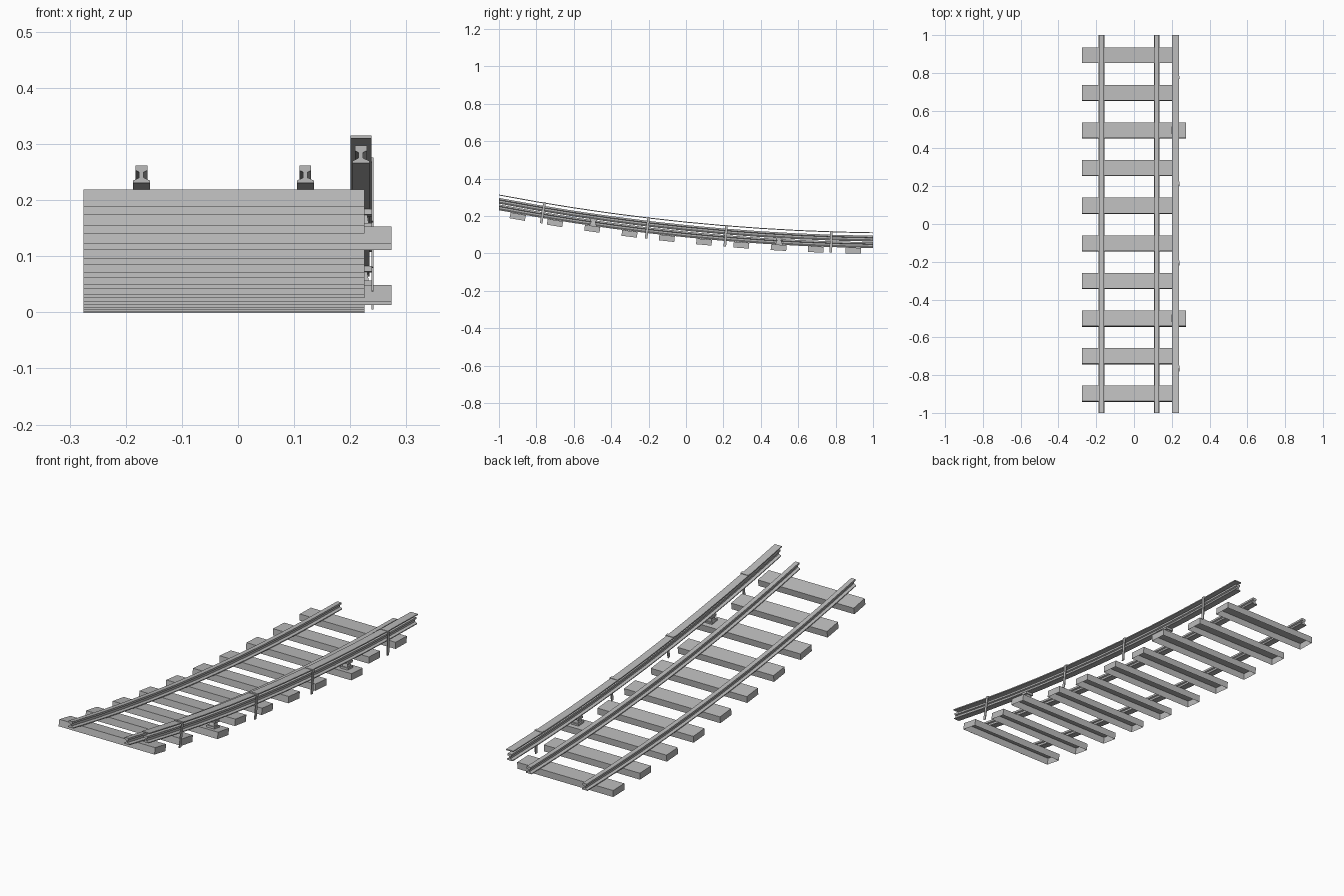
import bpy, bmesh, math
from mathutils import Matrix, Vector

cube = bpy.data.objects.get("Cube")
if cube:
    bpy.data.objects.remove(cube, do_unlink=True)

grey = bpy.data.materials.new("plain_grey")
grey.use_nodes = True
colour = (0.5, 0.5, 0.5, 1)
grey.diffuse_color = colour
grey.node_tree.nodes["Principled BSDF"].inputs["Base Color"].default_value = colour


def track_z(y):
    """Height of the sleeper tops along the sagging track."""
    return 0.086 - 0.101 * y + 0.044 * y * y


def tilt(y):
    return math.atan(-0.101 + 0.088 * y)


def finish(name, bm):
    mesh = bpy.data.meshes.new(name)
    bm.to_mesh(mesh)
    bm.free()
    mesh.materials.append(grey)
    obj = bpy.data.objects.new(name, mesh)
    bpy.context.collection.objects.link(obj)
    return obj


def sweep(name, profile, x, lift, steps=10):
    """Carry a closed x-z profile along the track."""
    bm = bmesh.new()
    rings = []
    for i in range(steps + 1):
        y = -1 + 2 * i / steps
        rings.append([bm.verts.new((x + px, y, track_z(y) + lift + pz)) for px, pz in profile])
    n = len(profile)
    for a, b in zip(rings, rings[1:]):
        for k in range(n):
            bm.faces.new((a[k], a[(k + 1) % n], b[(k + 1) % n], b[k]))
    bm.faces.new(rings[0])
    bm.faces.new(rings[-1])
    bmesh.ops.recalc_face_normals(bm, faces=bm.faces)
    return finish(name, bm)


def add_box(bm, x0, x1, y, depth, z0, z1, taper=1.0):
    """Box between two x values, leaning with the track at y."""
    verts = bmesh.ops.create_cube(bm, size=1)["verts"]
    for v in verts:
        if v.co.z > 0:
            v.co.x *= taper
            v.co.y *= taper
    size = Matrix.Diagonal((x1 - x0, depth, z1 - z0, 1))
    shift = Matrix.Translation(((x0 + x1) / 2, 0, (z0 + z1) / 2))
    place = Matrix.Translation((0, y, track_z(y))) @ Matrix.Rotation(tilt(y), 4, "X")
    bmesh.ops.transform(bm, matrix=place @ shift @ size, verts=verts)
    return verts


# Rail cross-section: foot, web and head
half = [(0.015, 0), (0.015, 0.004), (0.004, 0.009), (0.004, 0.019), (0.0105, 0.022), (0.0105, 0.031)]
rail_profile = half + [(-px, pz) for px, pz in reversed(half)]
sweep("left_running_rail", rail_profile, 0.12, 0)
sweep("right_running_rail", rail_profile, -0.172, 0)
sweep("power_rail", rail_profile, 0.219, 0.035)

# Flat protective board above the power rail
board = [(-0.0185, 0), (0.0185, 0), (0.0185, 0.005), (-0.0185, 0.005)]
sweep("power_rail_cover", board, 0.219, 0.079)

# Sleepers, open underneath; two are longer and carry the power rail
for i in range(10):
    y = -0.897 + i * 0.199
    long_one = i in (2, 7)
    bm = bmesh.new()
    add_box(bm, -0.275, 0.274 if long_one else 0.225, y, 0.083, -0.031, 0)
    bm.faces.ensure_lookup_table()
    under = min(bm.faces, key=lambda f: f.calc_center_median().z)
    bmesh.ops.delete(bm, geom=[under], context="FACES_ONLY")
    finish(f"sleeper_{i + 1}", bm)

    # Insulator: base plate, tapered neck and rail pad
    if long_one:
        bm = bmesh.new()
        add_box(bm, 0.199, 0.239, y, 0.04, 0, 0.009)
        add_box(bm, 0.205, 0.233, y, 0.028, 0.009, 0.025, 0.8)
        add_box(bm, 0.2, 0.238, y, 0.034, 0.025, 0.035)
        finish(f"insulator_{i + 1}", bm)

# Posts hanging on the outer edge of the cover, with a strap over it
for i, y in enumerate((-0.77, -0.21, 0.21, 0.775)):
    bm = bmesh.new()
    add_box(bm, 0.2375, 0.2415, y, 0.014, -0.029, 0.086)
    add_box(bm, 0.2005, 0.2415, y, 0.014, 0.0835, 0.086)
    finish(f"cover_post_{i + 1}", bm)
